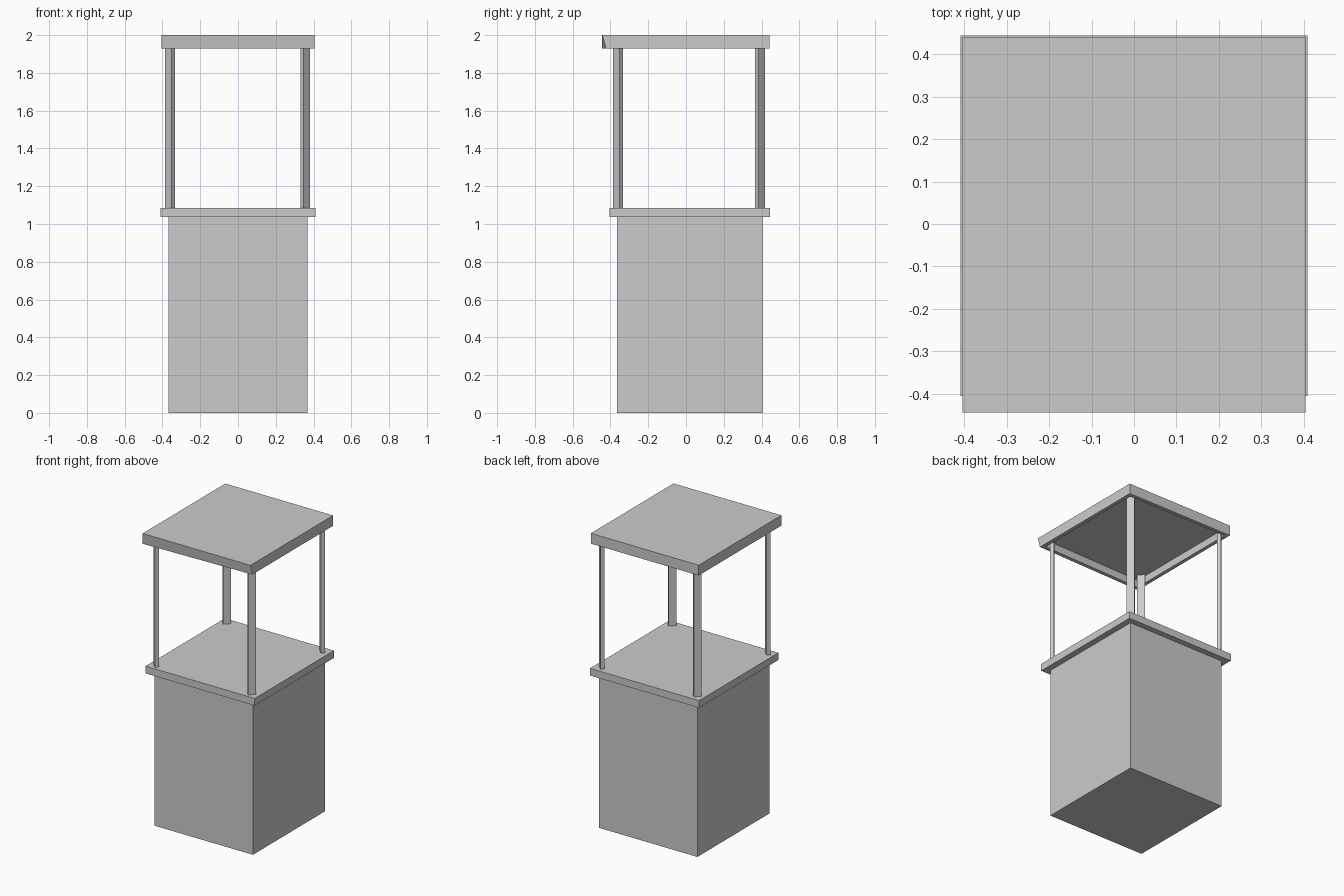
import bpy, bmesh, math
from mathutils import Matrix, Vector

if "Cube" in bpy.data.objects:
    bpy.data.objects.remove(bpy.data.objects["Cube"])


def finish(name, bm):
    mesh = bpy.data.meshes.new(name)
    bmesh.ops.recalc_face_normals(bm, faces=bm.faces)
    bm.to_mesh(mesh)
    bm.free()
    ob = bpy.data.objects.new(name, mesh)
    bpy.context.collection.objects.link(ob)
    return ob


def box_bm(lo, hi):
    lo, hi = Vector(lo), Vector(hi)
    bm = bmesh.new()
    bmesh.ops.create_cube(bm, size=1)
    bmesh.ops.scale(bm, vec=hi - lo, verts=bm.verts)
    bmesh.ops.translate(bm, vec=(lo + hi) / 2, verts=bm.verts)
    return bm


# Stand body and counter slab
finish("stand_body", box_bm((-0.368, -0.366, 0), (0.368, 0.404, 1.036)))
finish("counter", box_bm((-0.409, -0.405, 1.036), (0.409, 0.4435, 1.085)))

# Roof: shallow tray, open underneath
ROOF_BOTTOM, RIM, DEPTH = 1.93, 0.025, 0.05
bm = box_bm((-0.404, -0.4435, ROOF_BOTTOM), (0.404, 0.441, 2.0))
under = min(bm.faces, key=lambda f: f.calc_center_median().z)
# the lower front right corner leans back slightly
corner = max(under.verts, key=lambda v: v.co.x - v.co.y)
corner.co.y += 0.02
bmesh.ops.inset_region(bm, faces=[under], thickness=RIM, use_even_offset=True)
inner = [v for v in under.verts]
for f in bmesh.ops.extrude_discrete_faces(bm, faces=[under])["faces"]:
    bmesh.ops.translate(bm, vec=(0, 0, DEPTH), verts=f.verts)
finish("roof", bm)

# Flat posts set diagonally at the corners, broad faces outward
for side, x in (("left", -0.36), ("right", 0.356)):
    for end, y in (("front", -0.361), ("back", 0.392)):
        bm = box_bm((-0.0245, -0.0125, 1.085), (0.0245, 0.0125, ROOF_BOTTOM + DEPTH))
        angle = math.radians(45 if x * y < 0 else -45)
        bm.transform(Matrix.Translation((x, y, 0)) @ Matrix.Rotation(angle, 4, "Z"))
        finish(f"{end}_{side}_post", bm)
